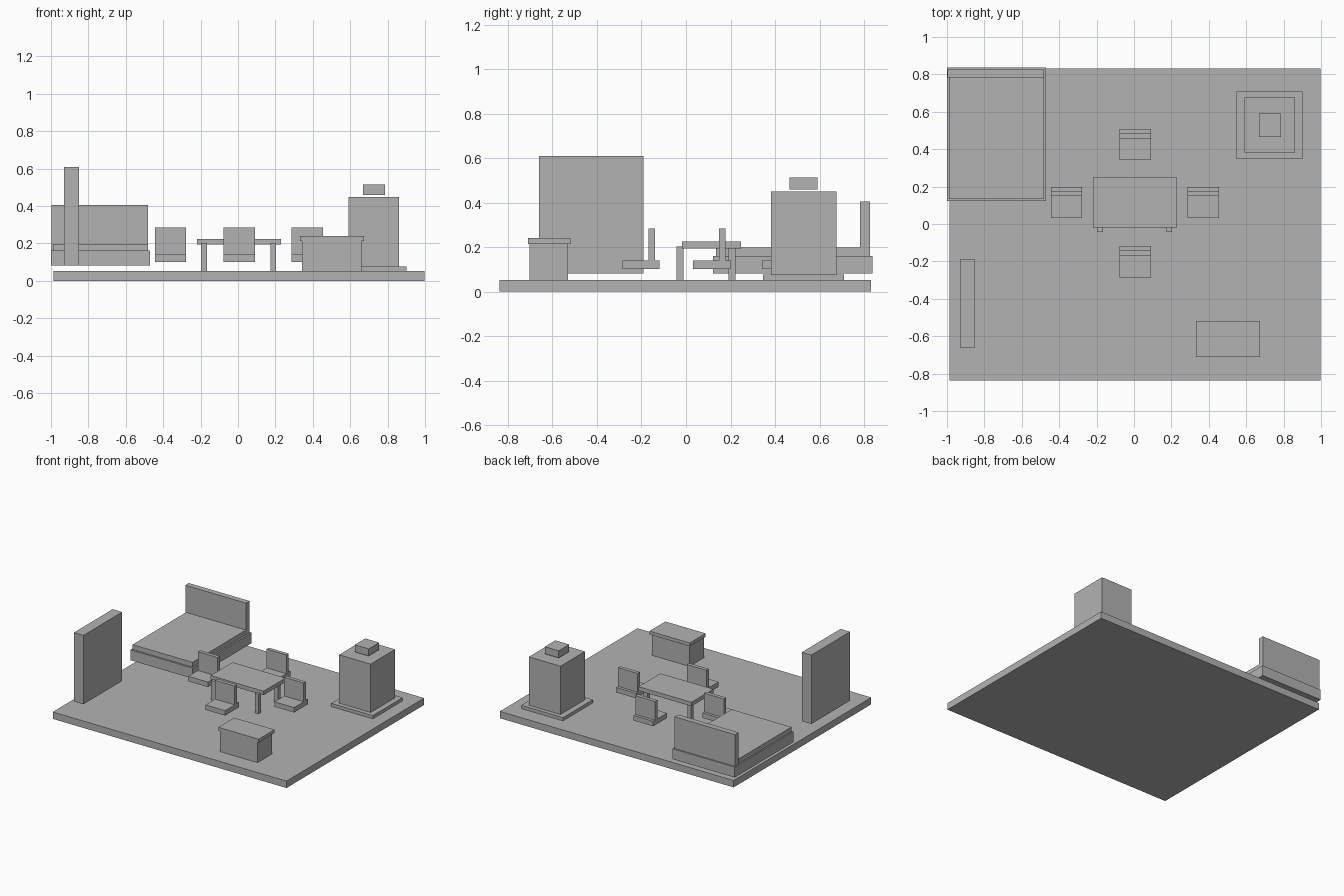
import bpy

grey = bpy.data.materials.new("plain_grey")
grey.diffuse_color = (0.45, 0.45, 0.45, 1)


def box(name, x, y, z):
    """Axis-aligned block from (min, max) pairs."""
    bpy.ops.mesh.primitive_cube_add(size=1, location=[sum(r) / 2 for r in (x, y, z)])
    ob = bpy.context.object
    ob.name = name
    ob.scale = [r[1] - r[0] for r in (x, y, z)]
    bpy.ops.object.transform_apply(location=False, rotation=False, scale=True)
    ob.data.materials.append(grey)
    return ob


# Floor slab
box("floor", (-0.987, 0.998), (-0.837, 0.832), (0, 0.053))

# Bed
box("bed_base", (-1.0, -0.47), (0.122, 0.837), (0.081, 0.161))
box("mattress", (-0.99, -0.482), (0.135, 0.826), (0.161, 0.198))
box("headboard", (-0.996, -0.481), (0.783, 0.826), (0.161, 0.405))

# Tall wardrobe panel
box("wardrobe", (-0.931, -0.85), (-0.66, -0.191), (0.081, 0.61))

# Stepped cabinet with a small block floating just above it
box("cabinet_plinth", (0.548, 0.902), (0.347, 0.709), (0.053, 0.078))
box("cabinet_body", (0.592, 0.86), (0.381, 0.677), (0.078, 0.449))
box("cabinet_cap", (0.667, 0.785), (0.464, 0.591), (0.459, 0.514))

# Desk
box("desk_body", (0.342, 0.659), (-0.704, -0.53), (0.053, 0.214))
box("desk_top", (0.331, 0.673), (-0.711, -0.519), (0.214, 0.24))

# Dining table
box("table_top", (-0.22, 0.23), (-0.018, 0.248), (0.194, 0.225))
for side, x in (("left", -0.198), ("right", 0.173)):
    for end, y in (("front", -0.042), ("back", 0.191)):
        box(f"table_leg_{end}_{side}", (x, x + 0.031), (y, y + 0.031), (0.053, 0.203))

# Four chairs, all facing the front: (left edge, front edge)
for place, x, y in (("back", -0.077, 0.341), ("left", -0.445, 0.032),
                    ("right", 0.287, 0.032), ("front", -0.077, -0.285)):
    box(f"chair_seat_{place}", (x, x + 0.167), (y, y + 0.167), (0.102, 0.14))
    box(f"chair_back_{place}", (x, x + 0.167), (y + 0.117, y + 0.145), (0.14, 0.284))
